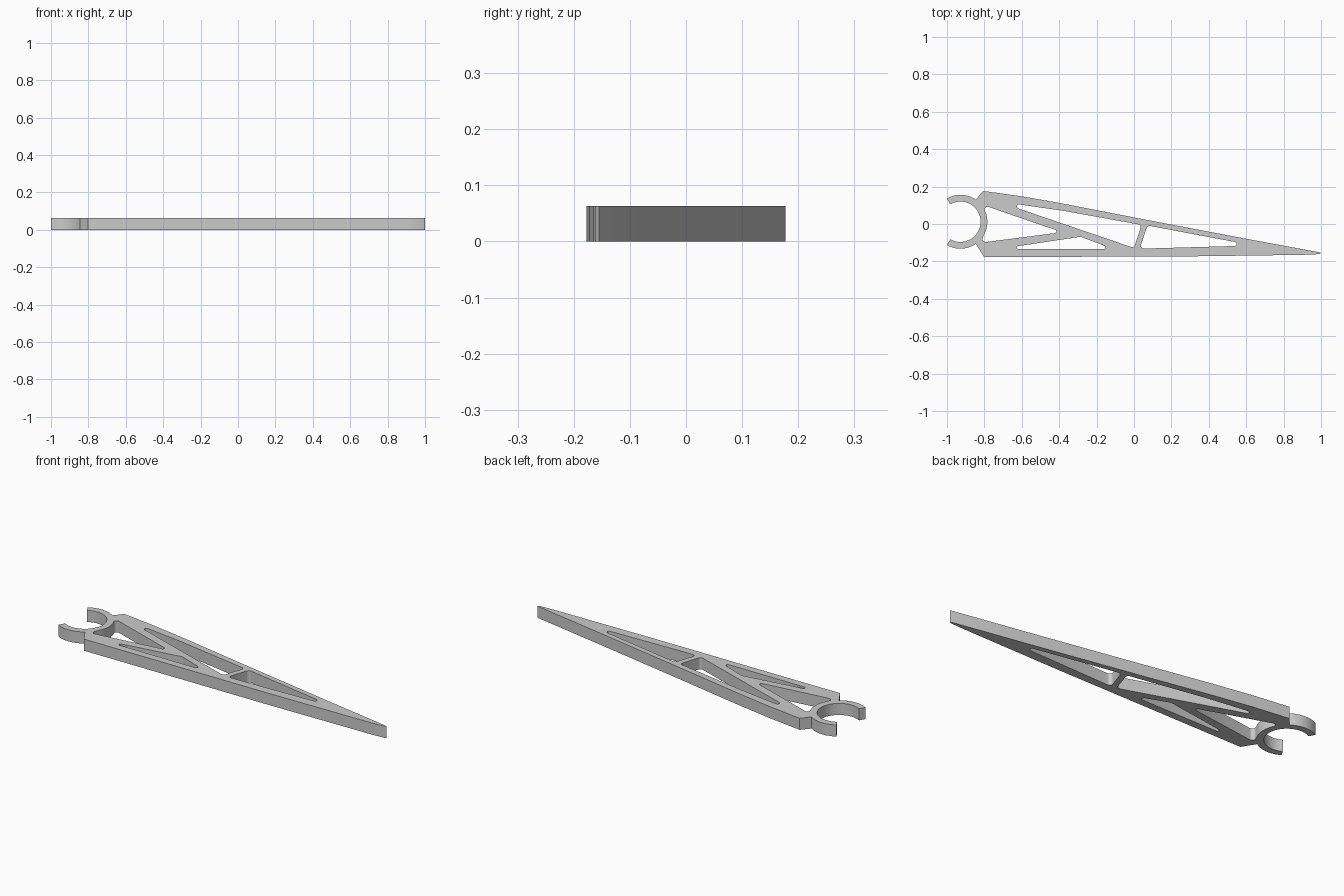
import bpy
import bmesh
from math import cos, sin, radians, tan
from mathutils import Vector

THICK = 0.063
RING = Vector((-0.928, 0.012))

if "Cube" in bpy.data.objects:
    bpy.data.objects.remove(bpy.data.objects["Cube"], do_unlink=True)


def arc(radius, start, end, steps):
    """Points on an arc about the clip centre, angles in degrees."""
    angles = [radians(start + (end - start) * i / steps) for i in range(steps + 1)]
    return [RING + radius * Vector((cos(a), sin(a))) for a in angles]


def rounded(corners, steps=6):
    """Round each (x, y, radius) corner with a tangent arc."""
    out = []
    for i, (x, y, r) in enumerate(corners):
        p = Vector((x, y))
        if r == 0:
            out.append(p)
            continue
        u = (Vector(corners[i - 1][:2]) - p).normalized()
        v = (Vector(corners[(i + 1) % len(corners)][:2]) - p).normalized()
        half = u.angle(v) / 2
        centre = p + (u + v).normalized() * (r / sin(half))
        a = p + u * (r / tan(half)) - centre
        b = p + v * (r / tan(half)) - centre
        sweep = a.angle_signed(b)
        for k in range(steps + 1):
            t = -sweep * k / steps
            out.append(centre + Vector((a.x * cos(t) - a.y * sin(t),
                                        a.x * sin(t) + a.y * cos(t))))
    return out


# Outer outline: open clip, then upper skin, trailing edge and flat bottom
upper = [(-0.807, 0.177), (-0.6, 0.148), (-0.4, 0.113), (-0.2, 0.074), (0, 0.035),
         (0.3, -0.022), (0.6, -0.079), (0.99, -0.151)]
lower = [(1, -0.155), (0.99, -0.161), (0.9, -0.165), (0.3, -0.173), (-0.802, -0.177)]
outline = (arc(0.108, -120, 120, 40) + arc(0.144, 120, 55, 12)
           + [Vector(p) for p in upper + lower] + arc(0.144, -55, -120, 12))

# Lightening holes between the struts
clip_wall = [(p.x, p.y, 0) for p in arc(0.144, -27, 27, 10)]
front_hole = rounded(clip_wall + [(-0.803, 0.1, 0.016), (-0.385, -0.044, 0.009),
                                  (-0.82, -0.1, 0.016)])
upper_hole = rounded([(-0.73, 0.121, 0.011), (-0.38, 0.071, 0), (0.04, -0.005, 0.014),
                      (0, -0.128, 0.017)])
lower_hole = rounded([(-0.625, -0.119, 0.006), (-0.285, -0.068, 0.012),
                      (-0.11, -0.135, 0.01), (-0.625, -0.135, 0.006)])
rear_hole = rounded([(0.072, -0.008, 0.018), (0.64, -0.115, 0.011),
                     (0.03, -0.132, 0.016)])

# Extruded rib plate
curve = bpy.data.curves.new("wing_rib", "CURVE")
curve.dimensions = "2D"
curve.fill_mode = "BOTH"
curve.extrude = THICK / 2
for loop in (outline, front_hole, upper_hole, lower_hole, rear_hole):
    spline = curve.splines.new("POLY")
    spline.points.add(len(loop) - 1)
    for point, p in zip(spline.points, loop):
        point.co = (p.x, p.y, 0, 1)
    spline.use_cyclic_u = True
rib = bpy.data.objects.new("wing_rib", curve)
bpy.context.collection.objects.link(rib)
bpy.ops.object.select_all(action="DESELECT")
rib.select_set(True)
bpy.context.view_layer.objects.active = rib
bpy.ops.object.convert(target="MESH")
rib = bpy.context.object

# Weld caps to walls and stand the plate on the ground
bm = bmesh.new()
bm.from_mesh(rib.data)
bmesh.ops.remove_doubles(bm, verts=bm.verts, dist=0.0002)
bmesh.ops.recalc_face_normals(bm, faces=bm.faces)
bmesh.ops.translate(bm, verts=bm.verts, vec=(0, 0, THICK / 2))
bm.to_mesh(rib.data)
bm.free()

# Plain grey material
grey = bpy.data.materials.new("light_grey")
grey.use_nodes = True
colour = (0.6, 0.6, 0.6, 1)
grey.diffuse_color = colour
grey.node_tree.nodes["Principled BSDF"].inputs["Base Color"].default_value = colour
rib.data.materials.clear()
rib.data.materials.append(grey)
bpy.ops.object.shade_smooth_by_angle(angle=radians(30))
